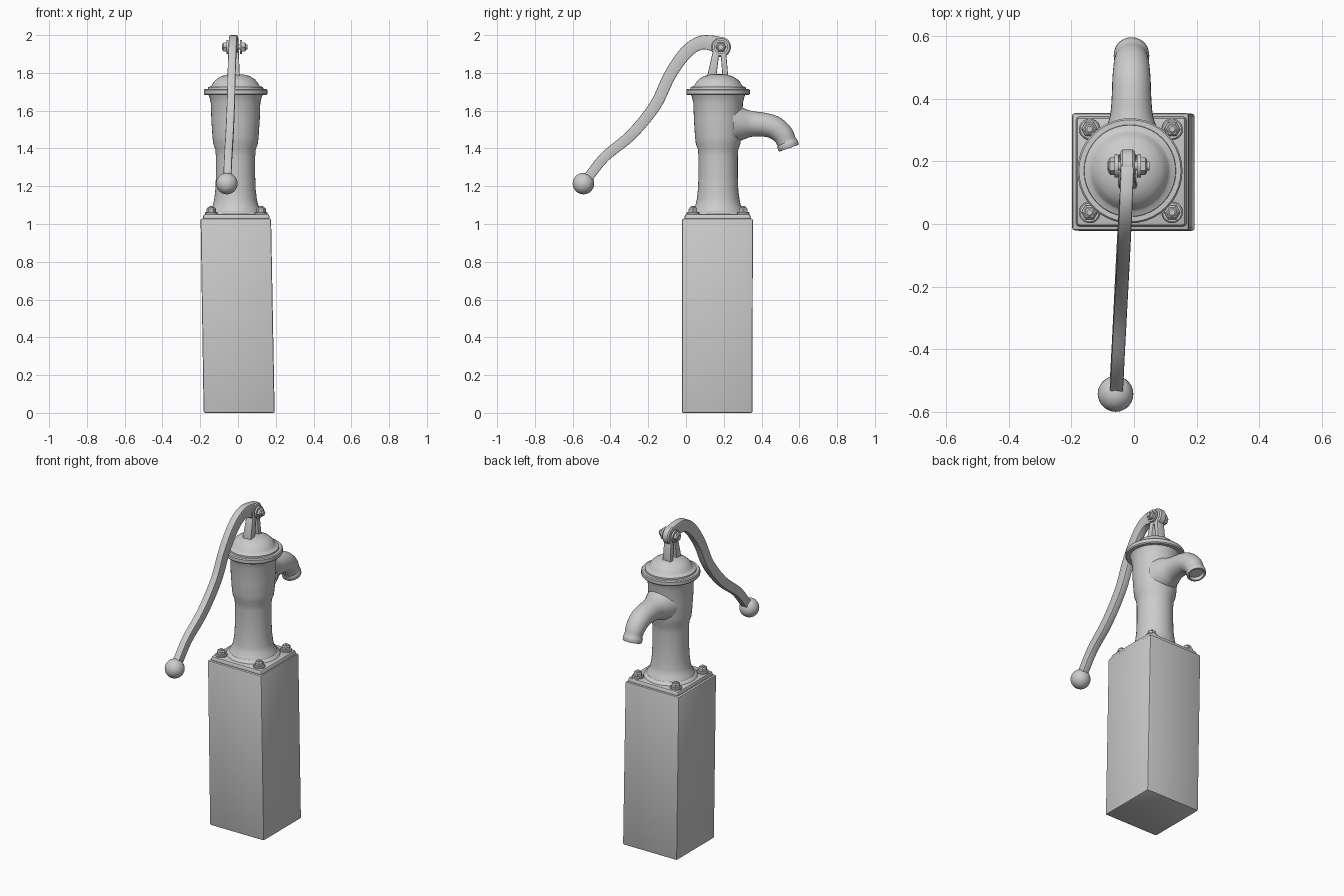
import bpy, bmesh, math
from mathutils import Vector, Matrix

if "Cube" in bpy.data.objects:
    bpy.data.objects.remove(bpy.data.objects["Cube"])

CX, CY = -0.013, 0.17   # pump axis


def finish(name, bm, bevel=0, segs=2, angle=35):
    bmesh.ops.recalc_face_normals(bm, faces=bm.faces)
    me = bpy.data.meshes.new(name)
    bm.to_mesh(me)
    bm.free()
    ob = bpy.data.objects.new(name, me)
    bpy.context.collection.objects.link(ob)
    bpy.ops.object.select_all(action='DESELECT')
    bpy.context.view_layer.objects.active = ob
    ob.select_set(True)
    if bevel:
        m = ob.modifiers.new("bevel", 'BEVEL')
        m.width, m.segments, m.limit_method = bevel, segs, 'ANGLE'
        bpy.ops.object.modifier_apply(modifier=m.name)
    bpy.ops.object.shade_smooth_by_angle(angle=math.radians(angle))
    return ob


def skin(name, rings, **kw):
    """Bridge a list of equal-sized rings and cap both ends."""
    bm = bmesh.new()
    vs = [[bm.verts.new(p) for p in r] for r in rings]
    n = len(vs[0])
    for a, b in zip(vs, vs[1:]):
        for i in range(n):
            bm.faces.new((a[i], a[(i + 1) % n], b[(i + 1) % n], b[i]))
    bm.faces.new(vs[0])
    bm.faces.new(vs[-1])
    return finish(name, bm, **kw)


def circle(c, u, v, r, n):
    return [c + (u * math.cos(t) + v * math.sin(t)) * r
            for t in (2 * math.pi * i / n for i in range(n))]


def lathe(name, profile, c=(CX, CY, 0), axis='Z', n=40, **kw):
    """Revolve (radius, height) pairs about an axis through c."""
    c = Vector(c)
    w, u, v = {'Z': ((0, 0, 1), (1, 0, 0), (0, 1, 0)),
               'X': ((1, 0, 0), (0, 1, 0), (0, 0, 1))}[axis]
    w, u, v = Vector(w), Vector(u), Vector(v)
    return skin(name, [circle(c + w * h, u, v, r, n) for r, h in profile], **kw)


def smooth(pts, k=5):
    """Catmull-Rom resample of tuples of any length."""
    p = [Vector(q) for q in pts]
    p = [2 * p[0] - p[1]] + p + [2 * p[-1] - p[-2]]
    out = []
    for a, b, c, d in zip(p, p[1:], p[2:], p[3:]):
        for i in range(k):
            t = i / k
            out.append(0.5 * (2 * b + (c - a) * t + (2 * a - 5 * b + 4 * c - d) * t * t
                              + (3 * b - a - 3 * c + d) * t ** 3))
    return out + [p[-2]]


def tangents(pts):
    return [(pts[min(i + 1, len(pts) - 1)] - pts[max(i - 1, 0)]).normalized()
            for i in range(len(pts))]


def box_between(name, bottom, top, bevel):
    """Box from two (x0, x1, y0, y1, z) rectangles."""
    return skin(name, [[Vector(p) for p in ((a, c, z), (b, c, z), (b, d, z), (a, d, z))]
                       for a, b, c, d, z in (bottom, top)], bevel=bevel)


# Slightly leaning plinth
box_between("plinth", (-0.182, 0.194, -0.022, 0.352, 0), (-0.198, 0.175, -0.02, 0.354, 1.028), 0.008)

# Base plate and its four bolts
box_between("base_plate", (-0.186, 0.17, -0.01, 0.345, 1.02), (-0.184, 0.165, -0.006, 0.34, 1.053), 0.012)
for i, (sx, sy) in enumerate([(-1, -1), (1, -1), (1, 1), (-1, 1)]):
    at = (-0.01 + sx * 0.132, CY + sy * 0.133, 0)
    lathe(f"bolt_washer_{i}", [(0.034, 1.045), (0.034, 1.06), (0.03, 1.064)], at, n=20)
    lathe(f"bolt_head_{i}", [(0.026, 1.06), (0.026, 1.08), (0.019, 1.087)], at, n=6)
    lathe(f"bolt_tip_{i}", [(0.014, 1.08), (0.014, 1.09), (0.009, 1.094)], at, n=12)

# Pump barrel
lathe("barrel", [(0.158, 1.045), (0.15, 1.06), (0.137, 1.068), (0.13, 1.085), (0.12, 1.1),
                 (0.113, 1.13), (0.107, 1.18), (0.104, 1.25), (0.104, 1.36), (0.107, 1.395),
                 (0.118, 1.425), (0.122, 1.46), (0.128, 1.55), (0.131, 1.64), (0.138, 1.67),
                 (0.146, 1.69)])

# Flange and domed lid
lathe("flange", [(0.14, 1.683), (0.163, 1.683), (0.168, 1.689), (0.168, 1.709),
                 (0.163, 1.715), (0.14, 1.716)])
lathe("lid_dome", [(0.148, 1.71), (0.146, 1.724), (0.13, 1.73), (0.124, 1.736), (0.116, 1.752),
                   (0.1, 1.768), (0.075, 1.783), (0.045, 1.791), (0.01, 1.794)])

# Spout: (y, z, radius), with lip and recessed mouth
path = smooth([(0.25, 1.53, 0.105), (0.295, 1.53, 0.087), (0.345, 1.53, 0.069), (0.41, 1.526, 0.063),
               (0.465, 1.512, 0.061), (0.51, 1.477, 0.057), (0.533, 1.435, 0.052)], 4)
line = [Vector((-0.008, p[0], p[1])) for p in path]
rad = [p[2] for p in path]
tan = tangents(line)
end, d = line[-1], Vector((0, 0.33, -0.94)).normalized()
for step, r in ((0.008, 0.056), (0.012, 0.057), (0.032, 0.056), (0.036, 0.053), (0.036, 0.043), (0.016, 0.04)):
    line.append(end + d * step)
    rad.append(r)
    tan.append(d)
X = Vector((1, 0, 0))
skin("spout", [circle(p, X, t.cross(X), r, 28) for p, r, t in zip(line, rad, tan)])

# Handle: (y, z, half width) swept as a flat bar
path = smooth([(-0.53, 1.235, 0.026), (-0.507, 1.26, 0.026), (-0.427, 1.358, 0.027),
               (-0.29, 1.472, 0.029), (-0.164, 1.626, 0.031), (-0.087, 1.785, 0.032),
               (-0.005, 1.903, 0.034), (0.07, 1.957, 0.036), (0.14, 1.957, 0.041),
               (0.187, 1.937, 0.05)])
line = [Vector((-0.02 - 0.037 * (0.187 - p[0]) / 0.72, p[0], p[1])) for p in path]
rings = []
for p, t, q in zip(line, tangents(line), path):
    n = t.cross(X).normalized() * q[2]
    h = X * 0.021
    rings.append([p + n + h, p - n + h, p - n - h, p + n - h])
skin("handle", rings, bevel=0.006)
PIVOT = (-0.02, 0.185, 1.937)
lathe("handle_eye", [(0.046, -0.023), (0.053, -0.016), (0.053, 0.016), (0.046, 0.023)], PIVOT, 'X', 28)

# Ball grip
bm = bmesh.new()
bmesh.ops.create_uvsphere(bm, u_segments=28, v_segments=16, radius=0.057,
                          matrix=Matrix.Translation((-0.059, -0.543, 1.214)))
finish("handle_ball", bm)

# Pivot pin with washer and hex nut on both sides
lathe("pivot_pin", [(0.014, -0.064), (0.014, 0.07)], PIVOT, 'X', 16)
for side, s in (("left", -1), ("right", 1)):
    lathe(f"pivot_washer_{side}", [(0.037, s * 0.03), (0.037, s * 0.042)], PIVOT, 'X', 24)
    lathe(f"pivot_nut_{side}", [(0.028, s * 0.042), (0.028, s * 0.056), (0.02, s * 0.062)], PIVOT, 'X', 6)

# Two splayed legs holding the pivot
for name, y0, y1, y2, y3 in (("rear", 0.195, 0.225, 0.18, 0.21), ("front", 0.107, 0.158, 0.148, 0.18)):
    box_between(f"pivot_leg_{name}", (-0.05, 0.01, y0, y1, 1.76), (-0.043, 0.003, y2, y3, 1.94), 0.006)
